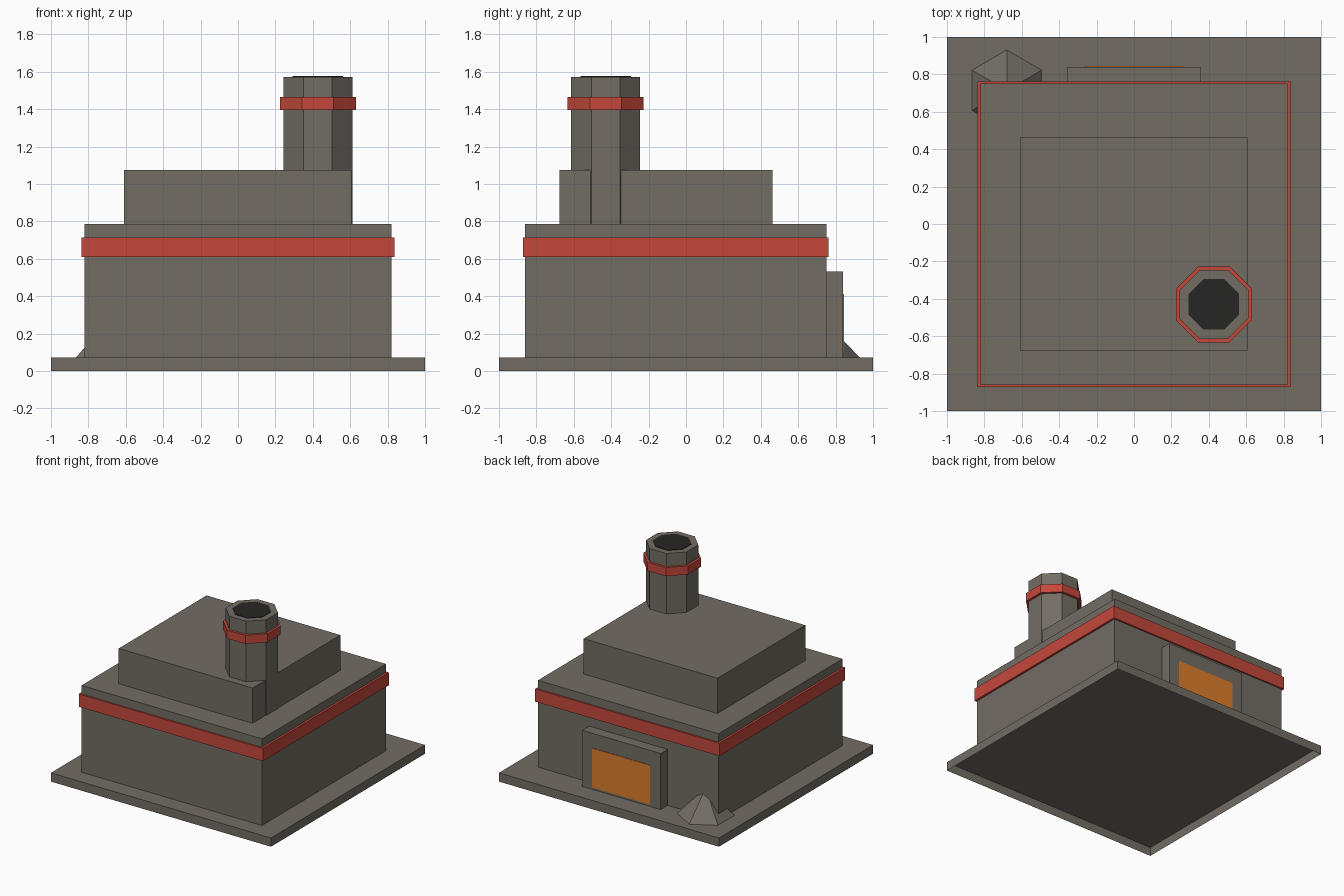
import bpy
import bmesh
import math

cube = bpy.data.objects.get("Cube")
if cube:
    bpy.data.objects.remove(cube, do_unlink=True)


def material(name, rgb):
    mat = bpy.data.materials.new(name)
    mat.use_nodes = True
    colour = (*rgb, 1.0)
    mat.diffuse_color = colour
    mat.node_tree.nodes["Principled BSDF"].inputs["Base Color"].default_value = colour
    return mat


stone = material("stone_grey", (0.17, 0.153, 0.127))
red = material("trim_red", (0.56, 0.064, 0.044))
orange = material("glowing_orange", (0.72, 0.21, 0.026))
soot = material("soot_black", (0.019, 0.019, 0.018))


def finish(name, bm, mat):
    bmesh.ops.recalc_face_normals(bm, faces=bm.faces[:])
    mesh = bpy.data.meshes.new(name)
    bm.to_mesh(mesh)
    bm.free()
    mesh.materials.append(mat)
    obj = bpy.data.objects.new(name, mesh)
    bpy.context.collection.objects.link(obj)


def box(name, xs, ys, zs, mat, open_bottom=False):
    bm = bmesh.new()
    bmesh.ops.create_cube(bm, size=1)
    for v in bm.verts:
        v.co = [sum(r) / 2 + c * (r[1] - r[0]) for c, r in zip(v.co, (xs, ys, zs))]
    if open_bottom:
        bm.normal_update()
        under = [f for f in bm.faces if f.normal.z < -0.5]
        bmesh.ops.delete(bm, geom=under, context="FACES_ONLY")
    finish(name, bm, mat)


def ring(bm, centre, sides, radius, z, start):
    """Regular polygon of vertices, the first one at the start angle."""
    angles = [start + math.tau * i / sides for i in range(sides)]
    return [bm.verts.new((centre[0] + radius * math.cos(a),
                          centre[1] + radius * math.sin(a), z)) for a in angles]


def octagon_prism(name, centre, apothem, zs, mat):
    """Upright prism with flat sides facing along x and y."""
    half_step = math.pi / 8
    bm = bmesh.new()
    low, high = [ring(bm, centre, 8, apothem / math.cos(half_step), z, half_step)
                 for z in zs]
    bm.faces.new(low)
    bm.faces.new(high)
    for i in range(8):
        bm.faces.new((low[i - 1], low[i], high[i], high[i - 1]))
    finish(name, bm, mat)


def pyramid(name, centre, sides, radius, zs, mat):
    """Pyramid with one base corner pointing towards the rear."""
    bm = bmesh.new()
    base = ring(bm, centre, sides, radius, zs[0], math.pi / 2)
    tip = bm.verts.new((*centre, zs[1]))
    bm.faces.new(base)
    for i in range(sides):
        bm.faces.new((base[i - 1], base[i], tip))
    finish(name, bm, mat)


# Ground slab, hollow underneath
box("base_slab", (-1, 1), (-1, 1), (0, 0.072), stone, open_bottom=True)

# Stepped building with a painted band
box("main_block", (-0.82, 0.82), (-0.86, 0.75), (0.072, 0.785), stone)
box("wall_band", (-0.837, 0.837), (-0.872, 0.762), (0.61, 0.715), red)
box("upper_block", (-0.61, 0.606), (-0.677, 0.463), (0.785, 1.075), stone)

# Rear doorway with a glowing panel
box("door_frame", (-0.358, 0.355), (0.75, 0.84), (0.072, 0.533), stone)
box("door_panel", (-0.262, 0.264), (0.838, 0.844), (0.09, 0.412), orange)

# Octagonal chimney with collar and dark opening
flue = (0.427, -0.43)
octagon_prism("chimney", flue, 0.184, (0.785, 1.572), stone)
octagon_prism("chimney_collar", flue, 0.203, (1.395, 1.465), red)
octagon_prism("chimney_opening", flue, 0.135, (1.57, 1.576), soot)

# Six-sided rubble heap against the rear wall
pyramid("rubble_heap", (-0.68, 0.715), 6, 0.215, (0.072, 0.29), stone)
